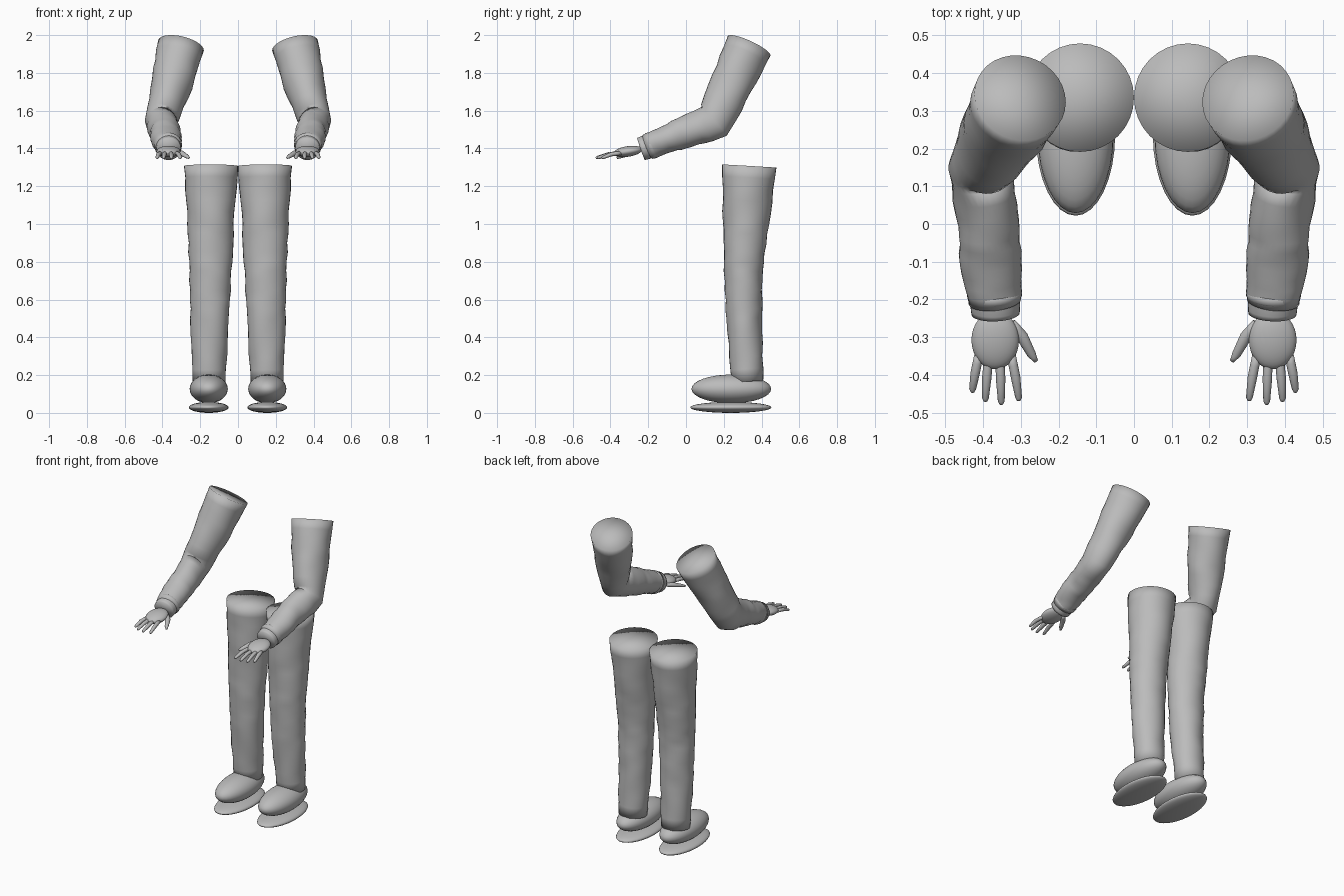
import bpy, bmesh, math, random
from mathutils import Vector, Matrix

if "Cube" in bpy.data.objects:
    bpy.data.objects.remove(bpy.data.objects["Cube"])

random.seed(4)
grey = bpy.data.materials.new("plain grey")
grey.diffuse_color = (0.5, 0.5, 0.5, 1)
grey.use_nodes = True
grey.node_tree.nodes["Principled BSDF"].inputs["Base Color"].default_value = grey.diffuse_color


def finish(name, bm):
    """Turn a bmesh into a smooth grey part, mirrored to the other side."""
    bmesh.ops.recalc_face_normals(bm, faces=bm.faces)
    mesh = bpy.data.meshes.new(name)
    bm.to_mesh(mesh)
    bm.free()
    mesh.materials.append(grey)
    for p in mesh.polygons:
        p.use_smooth = True
    ob = bpy.data.objects.new(name, mesh)
    bpy.context.collection.objects.link(ob)
    mirror = ob.modifiers.new("mirror", 'MIRROR')
    mirror.use_mirror_merge = False
    return ob


def tube(name, keys, steps=5, sides=32, ripple=0.0):
    """Closed tube through keys of (x, y, z, half width, half depth)."""
    rows = []
    for a, b in zip(keys, keys[1:]):
        for i in range(steps):
            rows.append([p + (q - p) * i / steps for p, q in zip(a, b)])
    rows.append(list(keys[-1]))
    pts = [Vector(r[:3]) for r in rows]
    n = len(pts)
    dirs = [(pts[i + 1] - pts[i]).normalized() for i in range(n - 1)]
    bm = bmesh.new()
    rings = []
    for i, r in enumerate(rows):
        t = (dirs[max(i - 1, 0)] + dirs[min(i, n - 2)]).normalized()
        u = (Vector((1, 0, 0)) - t * t.x).normalized()
        v = t.cross(u)
        # soft cloth folds, none at the two ends
        amp = ripple if 0 < i < n - 1 else 0
        ph, k = random.uniform(0, 6.28), random.choice((2, 3))
        ring = []
        for j in range(sides):
            a = 2 * math.pi * j / sides
            s = amp * math.sin(k * a + ph)
            ring.append(bm.verts.new(pts[i] + u * math.cos(a) * (r[3] + s)
                                     + v * math.sin(a) * (r[4] + s)))
        rings.append(ring)
    for a, b in zip(rings, rings[1:]):
        for j in range(sides):
            k = (j + 1) % sides
            bm.faces.new((a[j], a[k], b[k], b[j]))
    for ring, c in ((rings[0], pts[0]), (rings[-1], pts[-1])):
        mid = bm.verts.new(c)
        for j in range(sides):
            bm.faces.new((ring[j], ring[(j + 1) % sides], mid))
    return finish(name, bm)


def ellipsoid(name, centre, radii, tilt=0.0):
    bm = bmesh.new()
    m = (Matrix.Translation(centre) @ Matrix.Rotation(tilt, 4, 'X')
         @ Matrix.Diagonal((*radii, 1)))
    bmesh.ops.create_uvsphere(bm, u_segments=32, v_segments=16, radius=1, matrix=m)
    return finish(name, bm)


# trouser legs
tube("trouser_leg", [
    (0.143, 0.335, 1.307, 0.143, 0.144),
    (0.144, 0.317, 1.00, 0.122, 0.122),
    (0.146, 0.303, 0.75, 0.112, 0.101),
    (0.149, 0.307, 0.50, 0.102, 0.094),
    (0.154, 0.326, 0.165, 0.088, 0.083)], ripple=0.003)

# shoes
ellipsoid("shoe", (0.155, 0.24, 0.127), (0.101, 0.211, 0.076))
ellipsoid("shoe_sole", (0.155, 0.237, 0.029), (0.105, 0.215, 0.029))

# bent sleeves
tube("sleeve", [
    (0.302, 0.334, 1.943, 0.124, 0.124),
    (0.350, 0.243, 1.745, 0.110, 0.112),
    (0.408, 0.150, 1.540, 0.083, 0.099),
    (0.385, 0.000, 1.488, 0.083, 0.083),
    (0.380, -0.10, 1.450, 0.080, 0.075),
    (0.369, -0.205, 1.408, 0.070, 0.068)], steps=4, ripple=0.003)

# cuffs, with a raised gathered seam
tube("cuff", [
    (0.370, -0.16, 1.424, 0.064, 0.062),
    (0.368, -0.215, 1.405, 0.066, 0.064),
    (0.367, -0.238, 1.397, 0.064, 0.062)], steps=2)
tube("cuff_seam", [
    (0.3705, -0.170, 1.421, 0.066, 0.064),
    (0.3700, -0.180, 1.417, 0.0735, 0.0715),
    (0.3695, -0.192, 1.413, 0.0725, 0.0705),
    (0.3690, -0.200, 1.410, 0.066, 0.064)], steps=1)

# hands
ellipsoid("palm", (0.368, -0.308, 1.384), (0.063, 0.078, 0.028), 0.15)
fingers = [(0.326, 0.306, -0.468), (0.356, 0.352, -0.478),
           (0.385, 0.394, -0.470), (0.411, 0.428, -0.446)]
for i, (x0, x1, tip) in enumerate(fingers):
    base = -0.345
    mid = (base + tip) / 2
    tube("finger_%d" % (i + 1), [
        (x0, base, 1.376, 0.012, 0.011),
        ((x0 * 0.4 + x1 * 0.6), mid, 1.369, 0.0125, 0.011),
        (x1, tip + 0.008, 1.352, 0.009, 0.008),
        (x1, tip, 1.349, 0.005, 0.005)], steps=2, sides=12)
tube("thumb", [
    (0.325, -0.262, 1.382, 0.012, 0.013),
    (0.297, -0.298, 1.374, 0.016, 0.014),
    (0.272, -0.345, 1.358, 0.012, 0.010),
    (0.260, -0.364, 1.350, 0.006, 0.006)], steps=2, sides=12)
